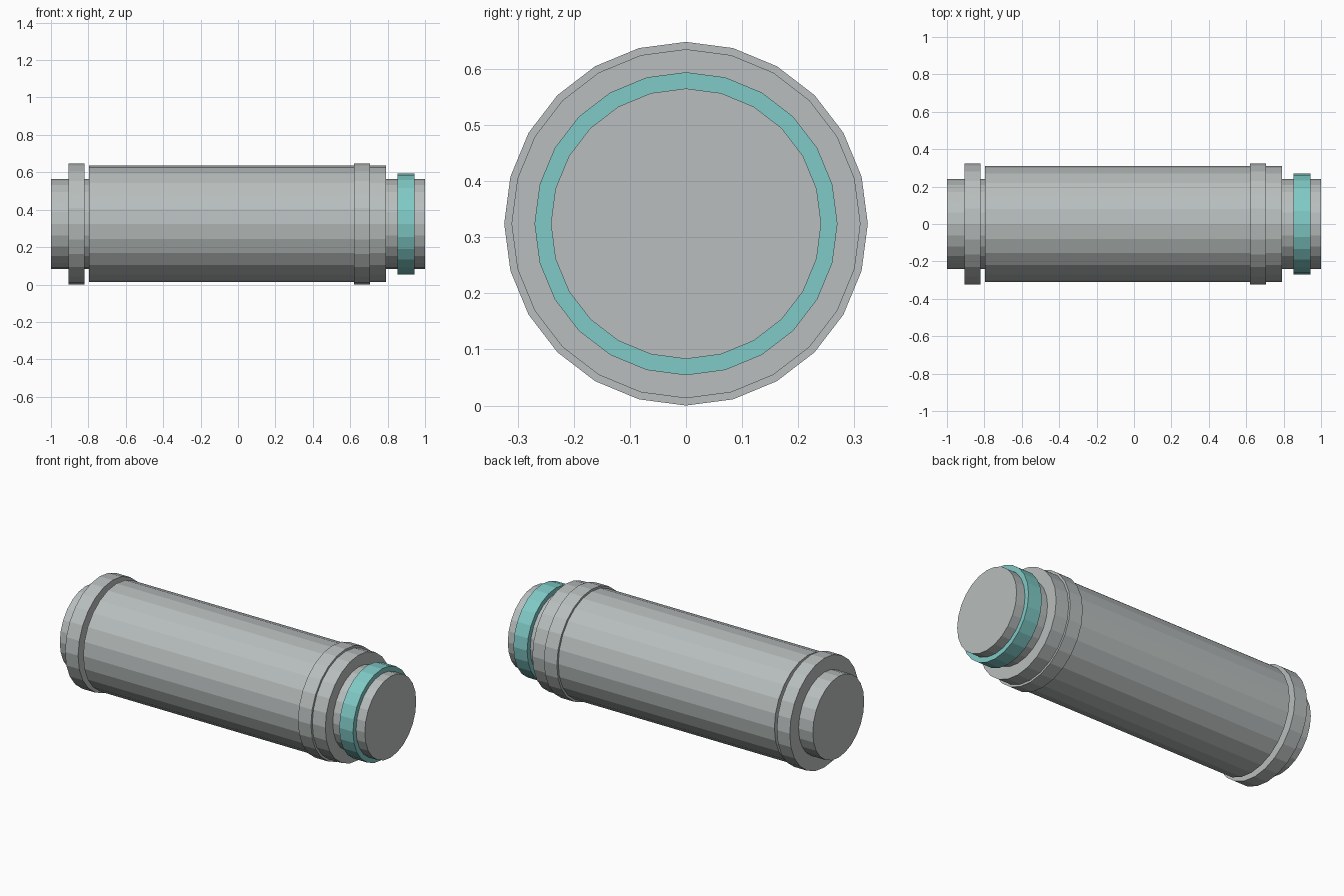
import bpy
from math import pi

SIDES = 24
AXIS_Z = 0.324

cube = bpy.data.objects.get("Cube")
if cube:
    bpy.data.objects.remove(cube, do_unlink=True)


def make_material(name, rgb):
    mat = bpy.data.materials.new(name)
    mat.use_nodes = True
    mat.diffuse_color = (*rgb, 1)
    mat.node_tree.nodes["Principled BSDF"].inputs["Base Color"].default_value = (*rgb, 1)
    return mat


def drum(name, x_start, x_end, radius, mat):
    """Flat-sided capped cylinder lying along x, with a corner at the top."""
    bpy.ops.mesh.primitive_cylinder_add(
        vertices=SIDES, radius=radius, depth=x_end - x_start,
        location=((x_start + x_end) / 2, 0, AXIS_Z), rotation=(0, pi / 2, 0))
    obj = bpy.context.object
    obj.name = name
    obj.data.materials.append(mat)
    return obj


grey = make_material("light grey metal", (0.48, 0.515, 0.51))
teal = make_material("teal band", (0.215, 0.587, 0.563))

# Core shaft running the full length
drum("core_shaft", -1.0, 1.0, 0.241, grey)
# Main barrel
drum("main_barrel", -0.797, 0.79, 0.311, grey)
# Raised collars at each end
drum("right_end_collar", -0.907, -0.822, 0.324, grey)
drum("left_barrel_collar", 0.62, 0.705, 0.324, grey)
# Coloured band on the exposed shaft
drum("teal_ring", 0.853, 0.943, 0.27, teal)
